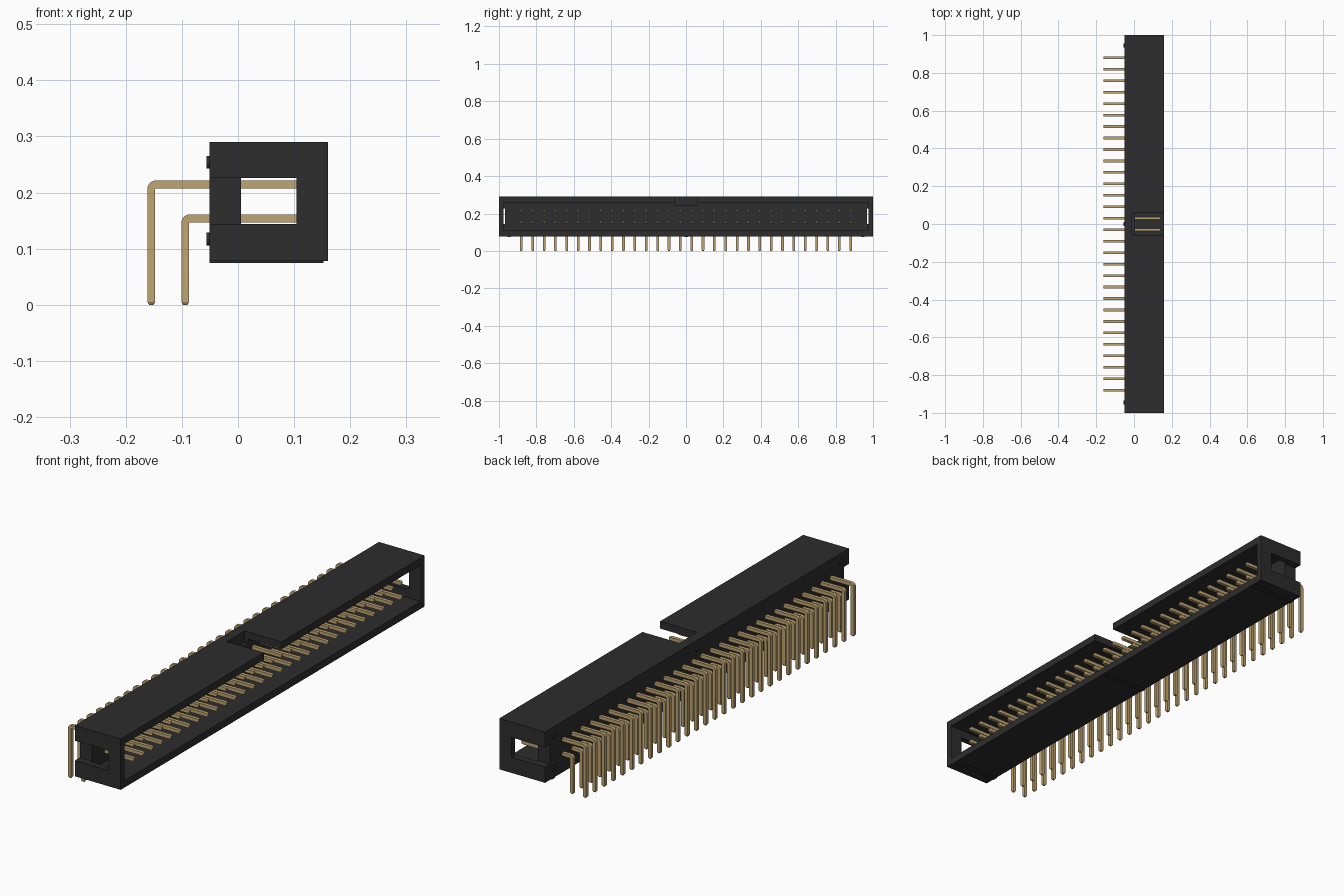
import bpy, bmesh, math
from mathutils import Matrix, Vector

cube = bpy.data.objects.get("Cube")
if cube:
    bpy.data.objects.remove(cube, do_unlink=True)


def material(name, color):
    m = bpy.data.materials.new(name)
    m.use_nodes = True
    m.diffuse_color = color
    node = next(n for n in m.node_tree.nodes if n.type == 'BSDF_PRINCIPLED')
    node.inputs["Base Color"].default_value = color
    return m


black = material("black plastic", (0.026, 0.026, 0.026, 1))
gold = material("gold metal", (0.53, 0.38, 0.17, 1))


def finish(name, bm, mat):
    bmesh.ops.recalc_face_normals(bm, faces=bm.faces)
    me = bpy.data.meshes.new(name)
    bm.to_mesh(me)
    bm.free()
    me.materials.append(mat)
    ob = bpy.data.objects.new(name, me)
    bpy.context.collection.objects.link(ob)
    return ob


def box(name, lo, hi):
    lo, hi = Vector(lo), Vector(hi)
    bm = bmesh.new()
    bmesh.ops.create_cube(bm, size=1, matrix=Matrix.Translation((lo + hi) / 2)
                          @ Matrix.Diagonal((hi - lo).to_4d()))
    return finish(name, bm, black)


def cut(target, cutter):
    cutter.hide_render = True
    mod = target.modifiers.new("cut", 'BOOLEAN')
    mod.operation = 'DIFFERENCE'
    mod.solver = 'EXACT'
    mod.object = cutter
    bpy.context.view_layer.objects.active = target
    bpy.ops.object.modifier_apply(modifier=mod.name)
    bpy.data.objects.remove(cutter, do_unlink=True)


# Shroud: open towards +x, with a key notch on top and a slot in each end
BACK, FRONT, FLOOR, BOTTOM, TOP = -0.051, 0.16, 0.005, 0.078, 0.29
shroud = box("shroud", (BACK, -1, BOTTOM), (FRONT, 1, TOP))
cut(shroud, box("cavity_cutter", (FLOOR, -0.975, 0.108), (0.3, 0.975, 0.26)))
cut(shroud, box("key_cutter", (-0.01, -0.058, 0.243), (0.3, 0.058, 0.4)))
for s in (-1, 1):
    ys = sorted((s * 0.968, s * 1.1))
    cut(shroud, box("slot_cutter", (-0.2, ys[0], 0.144), (0.104, ys[1], 0.226)))

# Standoff pegs on the back and thin ribs underneath
for label, y in (("front", -0.945), ("middle", 0), ("rear", 0.945)):
    for row, z in (("lower", 0.117), ("upper", 0.254)):
        bm = bmesh.new()
        bmesh.ops.create_cone(bm, cap_ends=True, segments=20, radius1=0.0115,
                              radius2=0.0115, depth=0.01,
                              matrix=Matrix.Translation((BACK, y, z))
                              @ Matrix.Rotation(math.pi / 2, 4, 'Y'))
        finish(f"{label}_{row}_peg", bm, black)
    box(f"{label}_rib", (BACK, y - 0.01, 0.0745), (0.152, y + 0.01, BOTTOM + 0.002))

# Bent square pins, one swept pin per row repeated along y
HALF, BEND, PITCH, COUNT = 0.007, 0.008, 0.0607, 30


def pin_row(name, leg_x, arm_z):
    tip = 0.005
    # Stations along the path: x, z, angle of the section, section scale
    path = [(0.14, arm_z, 0, 0.55), (0.14 - tip, arm_z, 0, 1)]
    for i in range(7):
        a = math.pi / 2 * i / 6
        path.append((leg_x + BEND - BEND * math.sin(a),
                     arm_z - BEND + BEND * math.cos(a), a, 1))
    path += [(leg_x, tip, math.pi / 2, 1), (leg_x, 0, math.pi / 2, 0.55)]
    bm = bmesh.new()
    rings = []
    for x, z, a, k in path:
        h = HALF * k
        rings.append([bm.verts.new((x - math.sin(a) * v * h, u * h - PITCH * (COUNT - 1) / 2,
                                    z + math.cos(a) * v * h))
                      for u, v in ((-1, -1), (1, -1), (1, 1), (-1, 1))])
    for r, q in zip(rings, rings[1:]):
        for i in range(4):
            j = (i + 1) % 4
            bm.faces.new((r[i], r[j], q[j], q[i]))
    bm.faces.new(rings[0])
    bm.faces.new(rings[-1])
    ob = finish(name, bm, gold)
    arr = ob.modifiers.new("repeat", 'ARRAY')
    arr.count = COUNT
    arr.use_relative_offset = False
    arr.use_constant_offset = True
    arr.constant_offset_displace = (0, PITCH, 0)


pin_row("upper_pins", -0.1545, 0.2145)
pin_row("lower_pins", -0.094, 0.154)
